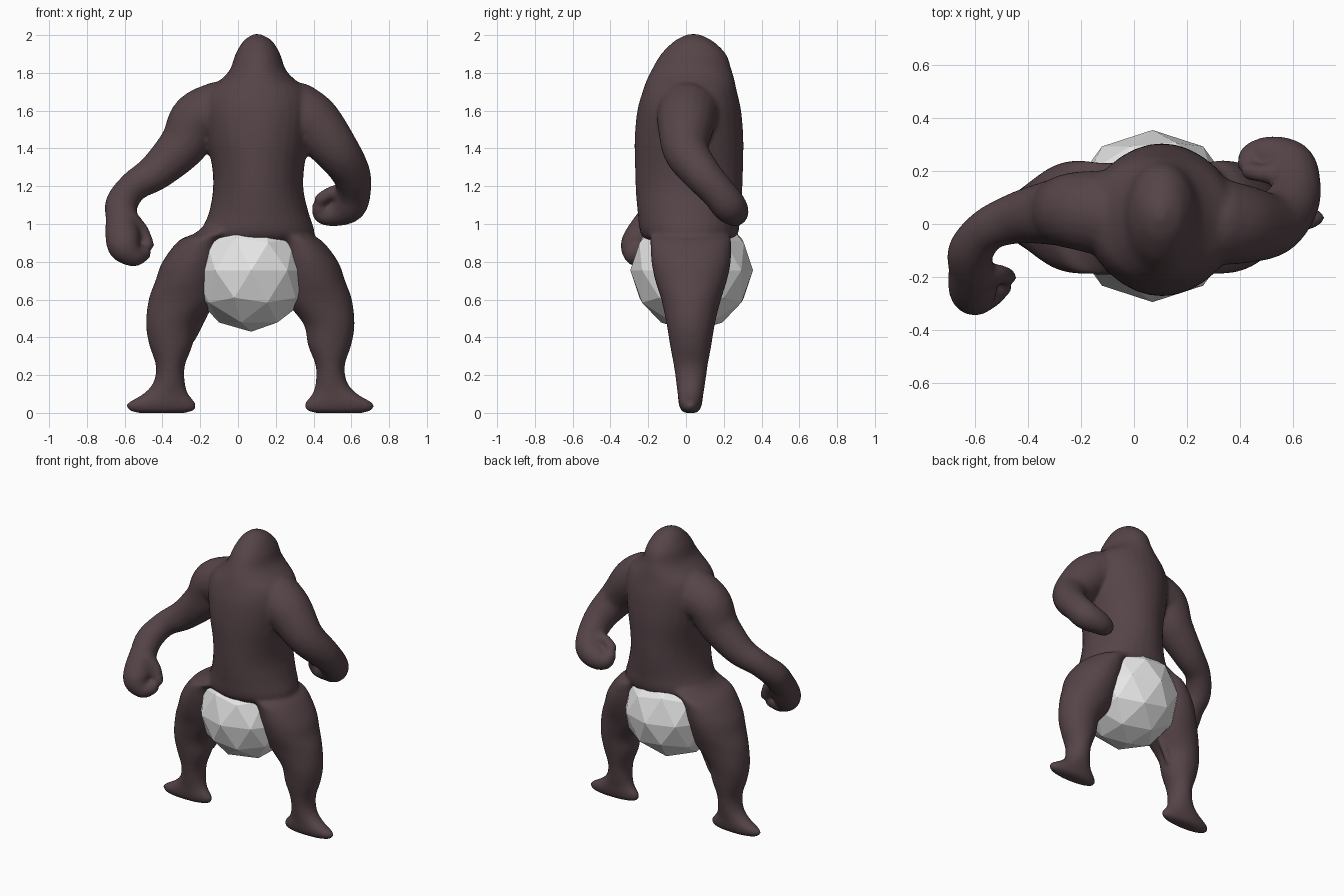
import bpy, bmesh, math
from mathutils import Vector, Matrix

if "Cube" in bpy.data.objects:
    bpy.data.objects.remove(bpy.data.objects["Cube"])


def material(name, rgb):
    m = bpy.data.materials.new(name)
    m.diffuse_color = (*rgb, 1)
    m.use_nodes = True
    m.node_tree.nodes["Principled BSDF"].inputs["Base Color"].default_value = m.diffuse_color
    return m


def add_object(name, bm, mat):
    me = bpy.data.meshes.new(name)
    bm.to_mesh(me)
    bm.free()
    me.materials.append(mat)
    ob = bpy.data.objects.new(name, me)
    bpy.context.collection.objects.link(ob)
    return ob


def smooth_rows(rows, steps=6):
    """Catmull-Rom interpolation of rows of numbers."""
    out = []
    for i in range(len(rows) - 1):
        p0, p1, p2 = rows[max(i - 1, 0)], rows[i], rows[i + 1]
        p3 = rows[min(i + 2, len(rows) - 1)]
        for s in range(steps):
            t = s / steps
            out.append([0.5 * (2 * b + (c - a) * t + (2 * a - 5 * b + 4 * c - d) * t * t
                               + (3 * b - a - 3 * c + d) * t ** 3)
                        for a, b, c, d in zip(p0, p1, p2, p3)])
    return out + [list(rows[-1])]


def skin(bm, rings):
    n = len(rings[0])
    vs = [[bm.verts.new(p) for p in r] for r in rings]
    faces = [bm.faces.new((a[i], a[(i + 1) % n], b[(i + 1) % n], b[i]))
             for a, b in zip(vs, vs[1:]) for i in range(n)]
    faces += [bm.faces.new(vs[0][::-1]), bm.faces.new(vs[-1])]
    bmesh.ops.recalc_face_normals(bm, faces=faces)


def stack(bm, rows, mirror_x=None, n=32):
    """Stacked ellipses; rows are centre x, centre y, z, radius x, radius y."""
    rings = []
    for cx, cy, z, rx, ry in smooth_rows(rows):
        if mirror_x is not None:
            cx = 2 * mirror_x - cx
        rings.append([(cx + max(rx, .004) * math.cos(2 * math.pi * i / n),
                       cy + max(ry, .004) * math.sin(2 * math.pi * i / n), z) for i in range(n)])
    skin(bm, rings)


def tube(bm, rows, n=20):
    """Round limb along a path with ball ends; rows are x, y, z, radius."""
    pts = smooth_rows(rows)
    rings = []
    for k, p in enumerate(pts):
        d = Vector(pts[min(k + 1, len(pts) - 1)][:3]) - Vector(pts[max(k - 1, 0)][:3])
        q = d.to_track_quat('Z', 'Y')
        rings.append([Vector(p[:3]) + q @ Vector((p[3] * math.cos(2 * math.pi * i / n),
                                                  p[3] * math.sin(2 * math.pi * i / n), 0))
                      for i in range(n)])
    skin(bm, rings)
    for p in (rows[0], rows[-1]):
        bmesh.ops.create_icosphere(bm, subdivisions=3, radius=p[3],
                                   matrix=Matrix.Translation(p[:3]))


fur = material("dark brown", (0.092, 0.058, 0.065))
pale = material("pale grey", (0.8, 0.8, 0.8))

bm = bmesh.new()

# head and torso
stack(bm, [(.10, .04, 2.005, .02, .03), (.105, .04, 1.97, .075, .10), (.105, .04, 1.90, .118, .172),
           (.105, .03, 1.82, .146, .21), (.105, .025, 1.77, .19, .23), (.105, .02, 1.70, .27, .25),
           (.105, .017, 1.60, .29, .275), (.105, .016, 1.45, .272, .288), (.107, .016, 1.30, .244, .286),
           (.107, .016, 1.18, .240, .282), (.11, .016, 1.06, .264, .272), (.105, .018, .95, .30, .258),
           (.10, .02, .90, .25, .21), (.09, .02, .85, .15, .12)])

# legs and feet, mirrored about the hip centre
leg = [(-.03, .02, 1.00, .14, .20), (-.10, .02, .95, .13, .215), (-.185, .025, .91, .13, .215),
       (-.235, .027, .80, .165, .21), (-.265, .027, .70, .172, .19), (-.295, .027, .60, .178, .158),
       (-.352, .025, .47, .135, .128), (-.355, .025, .36, .115, .11), (-.358, .025, .25, .077, .09),
       (-.365, .025, .16, .084, .077), (-.383, .024, .10, .12, .068), (-.405, .023, .05, .182, .062),
       (-.405, .023, .015, .175, .050), (-.405, .023, .0, .13, .03)]
stack(bm, leg)
stack(bm, leg, mirror_x=.065)

# arm reaching forward, with curled fingers and thumb
tube(bm, [(-.10, .04, 1.59, .165), (-.215, .05, 1.55, .148), (-.29, .045, 1.42, .128),
          (-.43, .025, 1.28, .100), (-.55, -.02, 1.20, .082), (-.615, -.10, 1.11, .086),
          (-.615, -.17, 1.03, .086), (-.61, -.235, .93, .092), (-.595, -.26, .875, .088),
          (-.55, -.26, .835, .062), (-.505, -.235, .845, .045)])
tube(bm, [(-.575, -.20, 1.02, .055), (-.51, -.19, .965, .038), (-.475, -.20, .89, .032)])

# arm reaching backward, with curled fingers and thumb
tube(bm, [(.31, .01, 1.585, .165), (.40, 0, 1.53, .152), (.52, .0, 1.39, .122),
          (.597, .08, 1.27, .103), (.612, .165, 1.175, .092), (.588, .225, 1.10, .092),
          (.52, .255, 1.065, .078), (.455, .25, 1.058, .062), (.432, .23, 1.085, .043)])
tube(bm, [(.565, .20, 1.16, .055), (.495, .19, 1.165, .036), (.437, .20, 1.13, .034)])

# thin strand inside one knee
tube(bm, [(-.15, .06, .58, .022), (-.19, .06, .50, .022), (-.24, .06, .40, .022)])

body = add_object("body", bm, fur)
remesh = body.modifiers.new("fuse", 'REMESH')
remesh.mode = 'VOXEL'
remesh.voxel_size = 0.012
remesh.use_smooth_shade = True
soften = body.modifiers.new("soften", 'SMOOTH')
soften.factor = 0.5
soften.iterations = 8

# faceted ball between the legs
bm = bmesh.new()
bmesh.ops.create_icosphere(bm, subdivisions=2, radius=.325,
                           matrix=Matrix.Translation((.07, .03, .755)))
add_object("faceted_ball", bm, pale)
